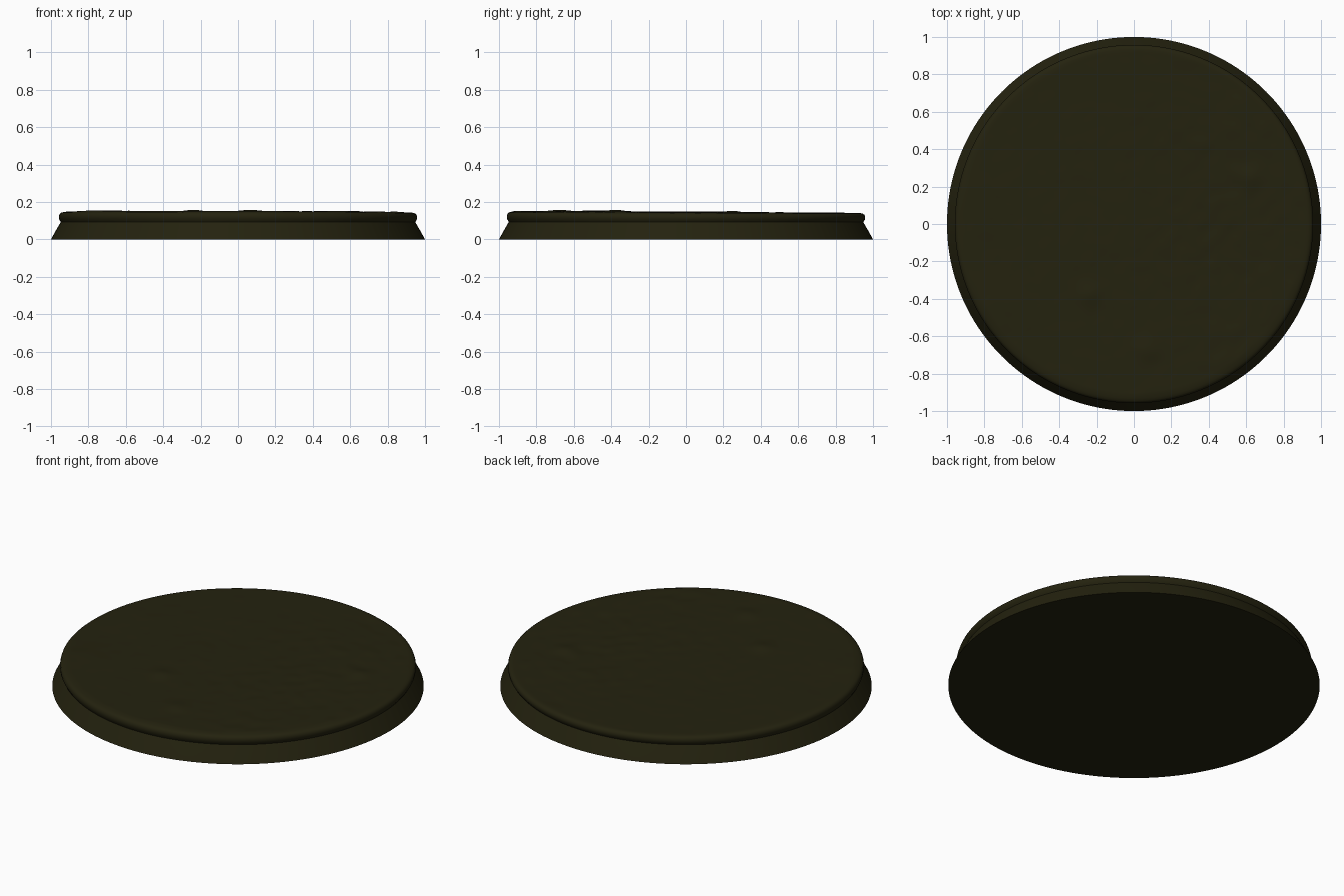
import bpy, bmesh, math
from mathutils import Vector, noise

if "Cube" in bpy.data.objects:
    bpy.data.objects.remove(bpy.data.objects["Cube"])

SEG = 160
# Side profile (radius, height) from the foot up to the rolled rim
PROFILE = [(1.0, 0.0), (0.975, 0.045), (0.948, 0.092), (0.951, 0.098), (0.957, 0.108),
           (0.958, 0.122), (0.954, 0.134), (0.945, 0.141), (0.932, 0.144)]
RINGS = 60
# Raised lumps on the ground: x, y, height, radius
LUMPS = [(-0.24, -0.38, 0.010, 0.06), (0.07, -0.67, 0.009, 0.06),
         (0.63, 0.24, 0.010, 0.05), (-0.72, -0.45, 0.004, 0.15)]


def ground(x, y):
    """Height of the earthy top: gentle tilt, fine roughness and a few lumps."""
    z = 0.1455 - 0.006 * y - 0.002 * x
    rough = 0.0015 + 0.0025 * min(1, max(0, (x + 0.1) / 0.6))
    z += 0.0025 * noise.noise(Vector((x * 3, y * 3, 1)))
    z += rough * noise.noise(Vector((x * 13, y * 13, 5)))
    for lx, ly, h, r in LUMPS:
        z += h * math.exp(-((x - lx) ** 2 + (y - ly) ** 2) / (r * r))
    return z


bm = bmesh.new()


def ring(r, height):
    verts = []
    for i in range(SEG):
        a = 2 * math.pi * i / SEG
        x, y = r * math.cos(a), r * math.sin(a)
        verts.append(bm.verts.new((x, y, height(x, y))))
    return verts


# Side rings, rim following the tilt, then textured top rings
rings = []
for r, z in PROFILE:
    k = max(0, (z - 0.09) / 0.055)
    rings.append(ring(r, lambda x, y, z=z, k=k: z - 0.004 * k * y - 0.002 * k * x))
for j in range(RINGS):
    r = 0.915 * (1 - j / RINGS)
    rings.append(ring(r, ground))
for a, b in zip(rings, rings[1:]):
    for i in range(SEG):
        n = (i + 1) % SEG
        bm.faces.new((a[i], a[n], b[n], b[i]))
# Close the centre and the underside
mid = bm.verts.new((0, 0, ground(0, 0)))
for i in range(SEG):
    bm.faces.new((rings[-1][i], rings[-1][(i + 1) % SEG], mid))
bm.faces.new(rings[0][::-1])

mesh = bpy.data.meshes.new("round_base")
bm.to_mesh(mesh)
bm.free()
base = bpy.data.objects.new("round_base", mesh)
bpy.context.collection.objects.link(base)

mat = bpy.data.materials.new("dark olive")
mat.diffuse_color = (0.0175, 0.0160, 0.0046, 1)
mat.use_nodes = True
mat.node_tree.nodes["Principled BSDF"].inputs["Base Color"].default_value = mat.diffuse_color
mesh.materials.append(mat)

bpy.context.view_layer.objects.active = base
base.select_set(True)
bpy.ops.object.shade_smooth_by_angle(angle=math.radians(35))
